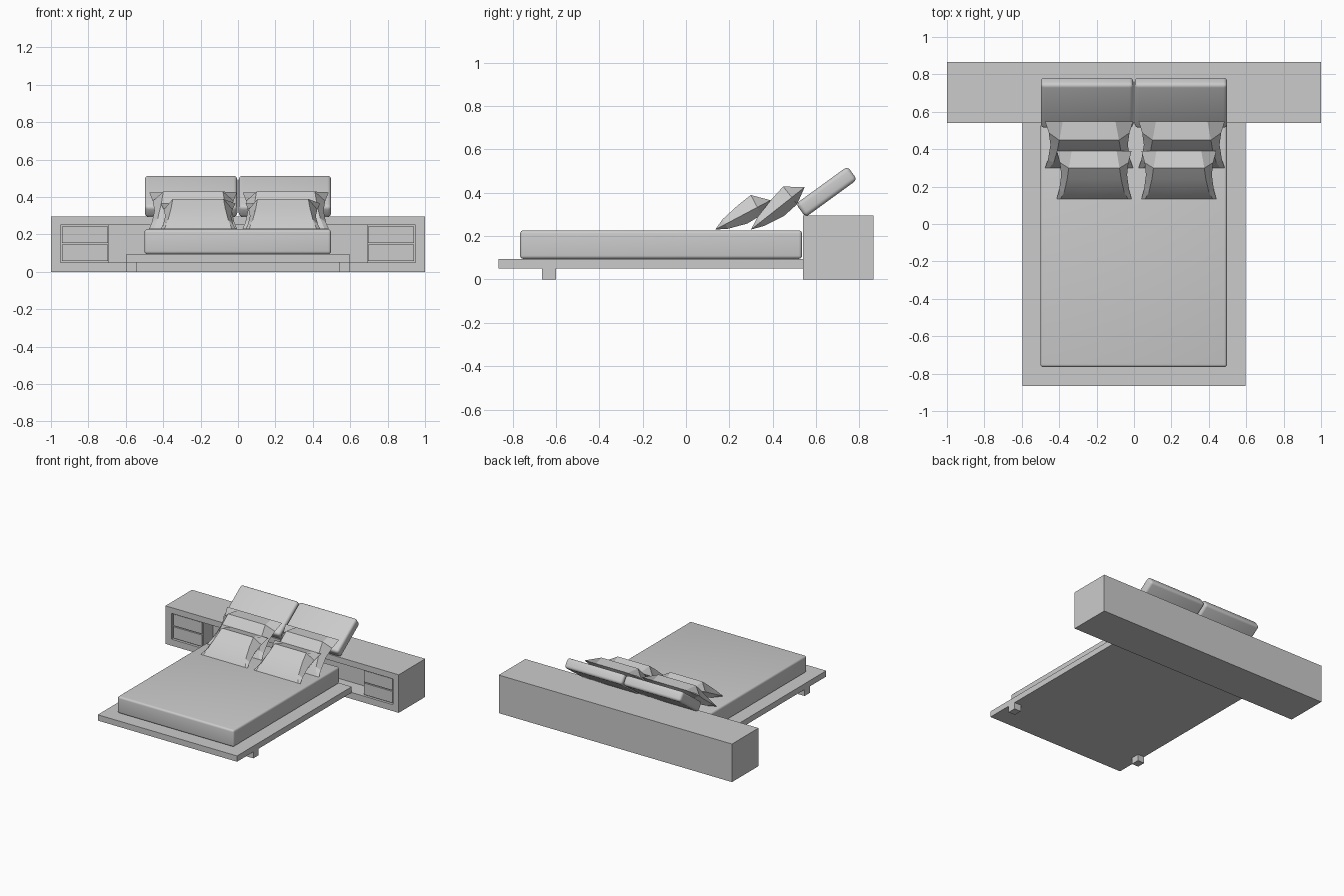
import bpy, bmesh, math
from mathutils import Vector, Matrix

cube = bpy.data.objects.get("Cube")
if cube:
    bpy.data.objects.remove(cube, do_unlink=True)

GREY = (0.6, 0.6, 0.6, 1)
mat = bpy.data.materials.new("plain_grey")
mat.use_nodes = True
mat.diffuse_color = GREY
mat.node_tree.nodes["Principled BSDF"].inputs["Base Color"].default_value = GREY


def finish(name, bm):
    bmesh.ops.recalc_face_normals(bm, faces=bm.faces[:])
    mesh = bpy.data.meshes.new(name)
    bm.to_mesh(mesh)
    bm.free()
    mesh.materials.append(mat)
    obj = bpy.data.objects.new(name, mesh)
    bpy.context.collection.objects.link(obj)
    return obj


def smooth(obj, degrees):
    bpy.ops.object.select_all(action='DESELECT')
    obj.select_set(True)
    bpy.context.view_layer.objects.active = obj
    bpy.ops.object.shade_smooth_by_angle(angle=math.radians(degrees))


def box(name, lo, hi, bevel=0, tilt=0):
    """Box between two corners, optionally rounded and tilted about x."""
    lo, hi = Vector(lo), Vector(hi)
    bm = bmesh.new()
    bmesh.ops.create_cube(bm, size=1)
    bmesh.ops.scale(bm, vec=hi - lo, verts=bm.verts)
    if bevel:
        bmesh.ops.bevel(bm, geom=bm.edges[:], offset=bevel, segments=4,
                        profile=0.5, affect='EDGES')
    obj = finish(name, bm)
    obj.location = (lo + hi) / 2
    obj.rotation_euler.x = tilt
    if bevel:
        smooth(obj, 35)
    return obj


def pillow(name, cx, half, foot, head):
    """Faceted pillow with pinched sides, leaning from foot (y, z) to head (y, z)."""
    foot, head = Vector((0, *foot)), Vector((0, *head))
    along = head - foot
    normal = Vector((0, -along.z, along.y)).normalized()
    # rows: position along the pillow, inner half width, front and back puff
    rows = [(0, 0.9, 0, 0), (0.18, 0.86, 0.026, -0.024), (0.5, 0.82, 0.05, -0.045),
            (0.76, 0.74, 0.064, -0.04), (1, 0.6, 0, 0)]
    bm = bmesh.new()
    grids = []
    for side in (2, 3):
        grid = []
        for row in rows:
            v, inner = row[0], row[1]
            rim = half * (1 - 0.12 * math.sin(math.pi * v))
            line = []
            for u in (-1, -inner, 0, inner, 1):
                puff = 0 if abs(u) == 1 else row[side]
                pos = foot + along * v + normal * puff
                pos.x = cx + u * rim
                line.append(bm.verts.new(pos))
            grid.append(line)
        grids.append(grid)
    for grid in grids:
        for a, b in zip(grid, grid[1:]):
            for i in range(4):
                bm.faces.new((a[i], a[i + 1], b[i + 1], b[i]))
    bmesh.ops.remove_doubles(bm, verts=bm.verts[:], dist=0.0005)
    smooth(finish(name, bm), 20)


# Headboard cabinet: a shell around a long open niche
FRONT, BACK, TOP = 0.54, 0.865, 0.295
box("cabinet_back", (-1, 0.68, 0), (1, BACK, TOP))
box("cabinet_base", (-1, FRONT, 0), (1, 0.68, 0.05))
box("cabinet_top", (-1, FRONT, 0.25), (1, 0.68, TOP))
for s, side in ((-1, "right"), (1, "left")):
    def span(a, b):
        return min(s * a, s * b), max(s * a, s * b)
    x0, x1 = span(0.95, 1)
    box(side + "_cabinet_end", (x0, FRONT, 0.05), (x1, 0.68, 0.25))
    # Drawer block with two slightly raised fronts
    x0, x1 = span(0.69, 0.95)
    box(side + "_drawer_block", (x0, FRONT + 0.02, 0.05), (x1, 0.68, 0.25))
    x0, x1 = span(0.695, 0.94)
    for z, level in ((0.057, "lower"), (0.154, "upper")):
        box(f"{side}_{level}_drawer", (x0, FRONT + 0.01, z), (x1, FRONT + 0.022, z + 0.089))
    # Front leg
    x0, x1 = span(0.54, 0.597)
    box(side + "_front_leg", (x0, -0.665, 0), (x1, -0.6, 0.05))
    # Leaning back cushion
    x0, x1 = span(0.004, 0.498)
    box(side + "_back_cushion", (x0, 0.501, 0.366), (x1, 0.795, 0.442), 0.02, math.radians(36))

# Bed
box("platform", (-0.597, -0.865, 0.05), (0.597, FRONT, 0.095))
box("mattress", (-0.5, -0.765, 0.095), (0.497, 0.535, 0.226), 0.015)

# Pillows
pillow("right_rear_pillow", -0.24, 0.235, (0.3, 0.23), (0.547, 0.425))
pillow("left_rear_pillow", 0.255, 0.23, (0.3, 0.23), (0.547, 0.425))
pillow("right_front_pillow", -0.213, 0.2, (0.135, 0.23), (0.39, 0.365))
pillow("left_front_pillow", 0.24, 0.2, (0.135, 0.23), (0.39, 0.365))
